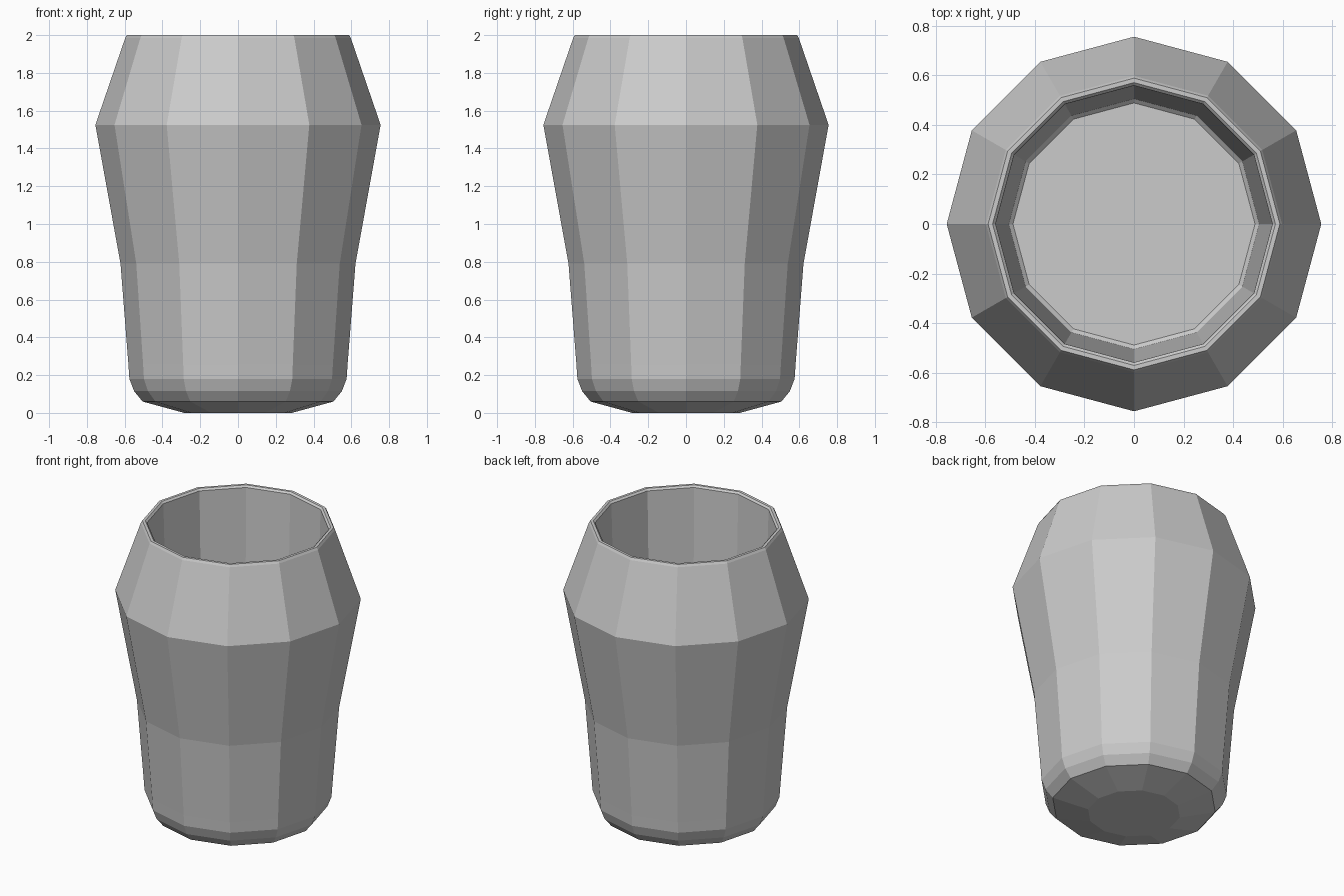
import bpy, bmesh, math

if "Cube" in bpy.data.objects:
    bpy.data.objects.remove(bpy.data.objects["Cube"])

SIDES = 12

# Profile (radius, height): underside, body, shoulder, rim, tapered inside wall, floor
profile = [
    (0.285, 0.0), (0.505, 0.06), (0.55, 0.115), (0.575, 0.18), (0.58, 0.255),
    (0.622, 0.79), (0.755, 1.525), (0.597, 1.985), (0.588, 2.0),
    (0.57, 2.0), (0.558, 1.988), (0.505, 0.135), (0.488, 0.12),
]


def lathe(name, points, sides):
    """Spin a profile into a faceted solid with capped ends."""
    bm = bmesh.new()
    rings = []
    for r, z in points:
        rings.append([bm.verts.new((r * math.cos(2 * math.pi * i / sides),
                                    r * math.sin(2 * math.pi * i / sides), z))
                      for i in range(sides)])
    for a, b in zip(rings, rings[1:]):
        for i in range(sides):
            j = (i + 1) % sides
            bm.faces.new((a[i], a[j], b[j], b[i]))
    bm.faces.new(list(reversed(rings[0])))   # underside
    bm.faces.new(rings[-1])                  # inside floor
    bmesh.ops.recalc_face_normals(bm, faces=bm.faces)
    mesh = bpy.data.meshes.new(name)
    bm.to_mesh(mesh)
    bm.free()
    obj = bpy.data.objects.new(name, mesh)
    bpy.context.collection.objects.link(obj)
    return obj


# Hollow faceted pot, flat shaded
lathe("faceted_pot", profile, SIDES)
